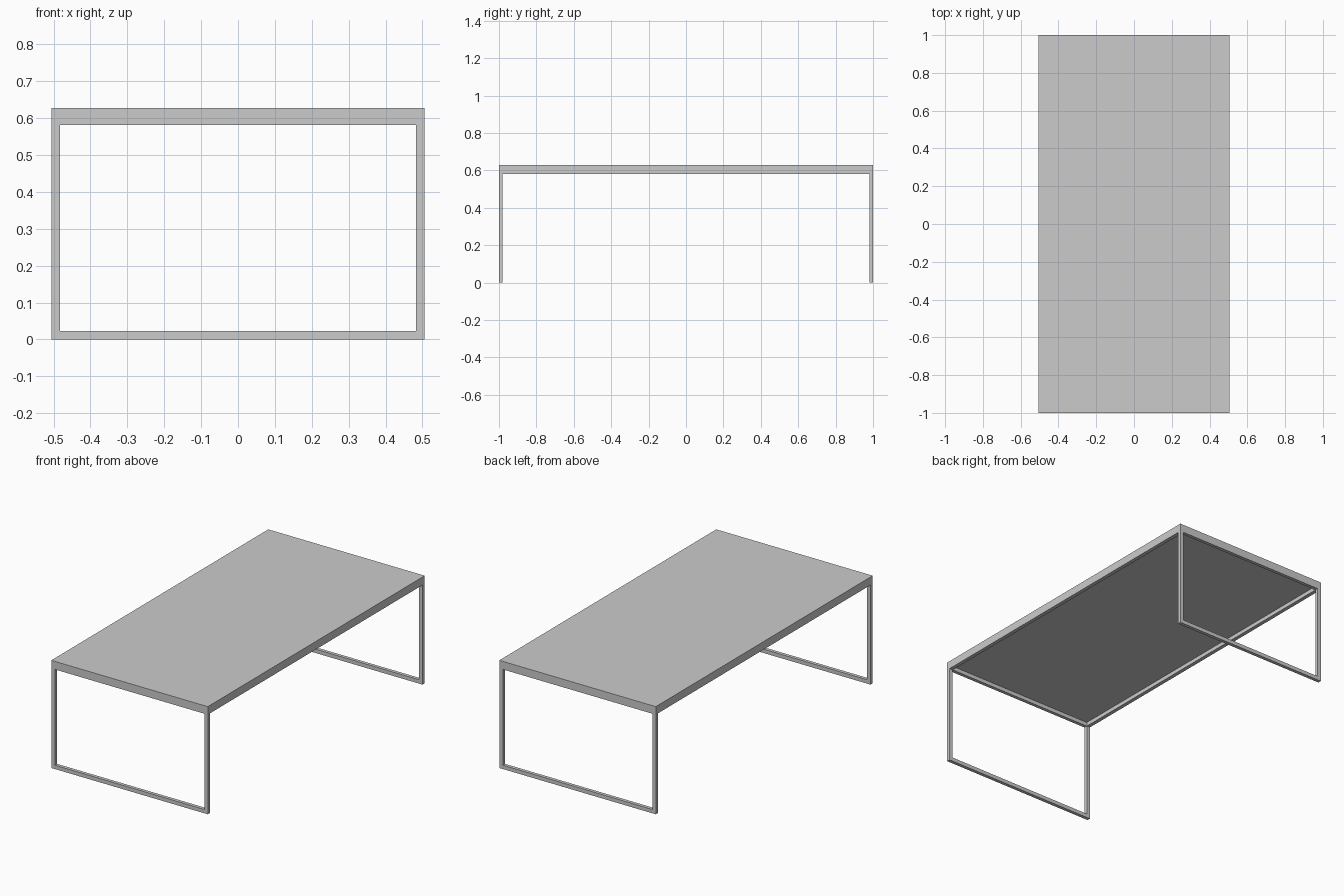
import bpy

if "Cube" in bpy.data.objects:
    bpy.data.objects.remove(bpy.data.objects["Cube"])

W, L, H = 0.505, 1.0, 0.628   # half width, half length, height
T = 0.0225                    # tube width
D = 0.02                      # tube depth of the end frames
RAIL_LOW, RAIL_TOP = 0.581, 0.604


def box(name, lo, hi):
    bpy.ops.mesh.primitive_cube_add(
        size=1, location=[(a + b) / 2 for a, b in zip(lo, hi)])
    ob = bpy.context.object
    ob.name = name
    ob.scale = [b - a for a, b in zip(lo, hi)]
    bpy.ops.object.transform_apply(location=False, rotation=False, scale=True)
    return ob


# Table top
box("table_top", (-W, -L, RAIL_TOP), (W, L, H))

# Long rails under the top, running between the end rails
for side, x in (("left", -W), ("right", W - T)):
    box(side + "_rail", (x, -L + D, RAIL_LOW), (x + T, L - D, RAIL_TOP))

# End frames: top rail, floor rail and two legs
for end, y in (("front", -L), ("back", L - D)):
    box(end + "_top_rail", (-W, y, RAIL_LOW), (W, y + D, RAIL_TOP))
    box(end + "_floor_rail", (-W, y, 0), (W, y + D, T))
    for side, x in (("left", -W), ("right", W - T)):
        box(f"{end}_{side}_leg", (x, y, T), (x + T, y + D, RAIL_LOW))
